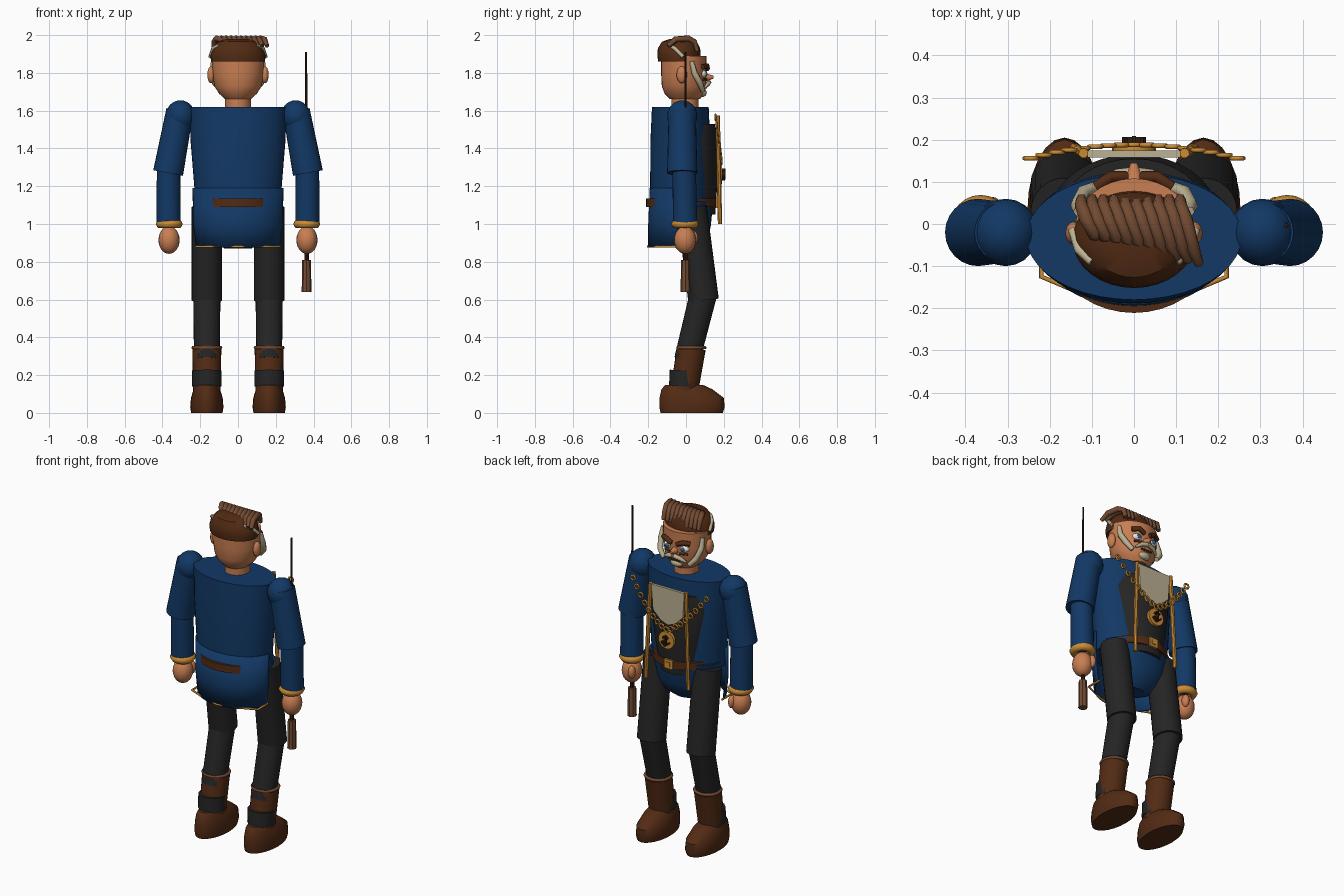
import bpy, bmesh, math
from mathutils import Vector

if "Cube" in bpy.data.objects:
    bpy.data.objects.remove(bpy.data.objects["Cube"])

def colour(name, rgb):
    m = bpy.data.materials.new(name)
    m.diffuse_color = (*rgb, 1)
    m.use_nodes = True
    m.node_tree.nodes["Principled BSDF"].inputs["Base Color"].default_value = m.diffuse_color
    return m

BLUE = colour("coat blue", (0.006, 0.04, 0.13))
SKIN = colour("skin", (0.58, 0.21, 0.085))
BLACK = colour("charcoal cloth", (0.018, 0.018, 0.018))
BROWN = colour("dark leather", (0.085, 0.024, 0.007))
TAN = colour("light brown", (0.17, 0.07, 0.032))
GOLD = colour("gold", (0.6, 0.26, 0.035))
CREAM = colour("cream", (0.5, 0.44, 0.29))
WHITE = colour("eye white", (0.8, 0.8, 0.8))
IRIS = colour("iris blue", (0.03, 0.15, 0.4))
DARK = colour("dark wood", (0.03, 0.012, 0.006))

def finish(name, bm, mat, smooth=True):
    bmesh.ops.recalc_face_normals(bm, faces=bm.faces[:])
    me = bpy.data.meshes.new(name)
    bm.to_mesh(me)
    bm.free()
    ob = bpy.data.objects.new(name, me)
    bpy.context.collection.objects.link(ob)
    me.materials.append(mat)
    if smooth:
        bpy.ops.object.select_all(action='DESELECT')
        ob.select_set(True)
        bpy.context.view_layer.objects.active = ob
        bpy.ops.object.shade_smooth_by_angle(angle=math.radians(35))
    return ob

def loft(name, sections, mat, n=32, a0=0, a1=360, smooth=True):
    """Stacked ellipses (cx, cy, z, rx, ry); a partial arc gives an open shell."""
    bm = bmesh.new()
    full = a1 - a0 == 360
    count = n if full else n + 1
    rings = []
    for cx, cy, z, rx, ry in sections:
        angs = [math.radians(a0 + (a1 - a0) * i / n) for i in range(count)]
        rings.append([bm.verts.new((cx + rx * math.cos(a), cy + ry * math.sin(a), z)) for a in angs])
    for r, q in zip(rings, rings[1:]):
        for i in range(n):
            j = (i + 1) % count
            bm.faces.new((r[i], r[j], q[j], q[i]))
    if full:
        bm.faces.new(rings[0])
        bm.faces.new(rings[-1])
    return finish(name, bm, mat, smooth)

def limb(name, p, q, r1, r2, mat, n=24):
    """Tapered cylinder from p to q."""
    p, q = Vector(p), Vector(q)
    bm = bmesh.new()
    bmesh.ops.create_cone(bm, cap_ends=True, segments=n, radius1=r1, radius2=r2, depth=(q - p).length)
    M = (q - p).to_track_quat('Z', 'Y').to_matrix().to_4x4()
    M.translation = (p + q) / 2
    bm.transform(M)
    return finish(name, bm, mat)

def ball(name, c, r, mat, n=20):
    bm = bmesh.new()
    bmesh.ops.create_uvsphere(bm, u_segments=n, v_segments=n // 2 + 2, radius=1)
    bmesh.ops.scale(bm, vec=r, verts=bm.verts)
    bmesh.ops.translate(bm, vec=c, verts=bm.verts)
    return finish(name, bm, mat)

def box(name, c, size, mat, roll=0):
    bm = bmesh.new()
    bmesh.ops.create_cube(bm, size=1)
    bmesh.ops.scale(bm, vec=size, verts=bm.verts)
    ob = finish(name, bm, mat, False)
    ob.location, ob.rotation_euler = c, (0, roll, 0)
    return ob

def tube(name, pts, r, mat, closed=False, radii=None):
    cu = bpy.data.curves.new(name, 'CURVE')
    cu.dimensions, cu.bevel_depth, cu.bevel_resolution, cu.use_fill_caps = '3D', r, 1, True
    sp = cu.splines.new('POLY')
    sp.points.add(len(pts) - 1)
    sp.use_cyclic_u = closed
    for i, (pt, co) in enumerate(zip(sp.points, pts)):
        pt.co = (*co, 1)
        pt.radius = radii[i] if radii else 1
    ob = bpy.data.objects.new(name, cu)
    bpy.context.collection.objects.link(ob)
    cu.materials.append(mat)
    bpy.ops.object.select_all(action='DESELECT')
    ob.select_set(True)
    bpy.context.view_layer.objects.active = ob
    bpy.ops.object.convert(target='MESH')
    return bpy.context.object

def ring(name, c, rx, ry, r, mat, n=24, upright=False):
    pts = []
    for i in range(n):
        a = 2 * math.pi * i / n
        u, v = rx * math.cos(a), ry * math.sin(a)
        pts.append((c[0] + u, c[1], c[2] + v) if upright else (c[0] + u, c[1] + v, c[2]))
    return tube(name, pts, r, mat, True)

# Coat body, hips and open coat tail
loft("coat_body", [(0, -.03, 1.08, .225, .155), (0, -.03, 1.18, .23, .16),
                   (0, -.03, 1.45, .252, .158), (0, -.03, 1.62, .256, .15)], BLUE, 40)
loft("hips", [(0, 0, .87, .07, .05), (0, 0, .91, .14, .1), (0, 0, .98, .19, .13),
              (0, -.005, 1.12, .225, .15)], BLUE)
tail = loft("coat_tail", [(0, -.02, .875, .225, .18), (0, -.02, 1.0, .24, .18),
                          (0, -.02, 1.19, .243, .172)], BLUE, 28, 188, 352)
tail.modifiers.new("thickness", 'SOLIDIFY').thickness = 0.008
tube("tail_hem", [(x, y, .88) for x, y in ((-.22, -.03), (-.22, -.125), (-.1, -.175), (0, -.202),
                                           (.1, -.175), (.22, -.125), (.22, -.03))], .006, GOLD)

# Waistcoat, neck ruffle, belt and buckle
loft("waistcoat", [(0, .03, 1.05, .13, .125), (0, .03, 1.2, .16, .135),
                   (0, .03, 1.45, .195, .135), (0, .03, 1.53, .17, .125)], BLACK)
bm = bmesh.new()
outline = [(-.11, 1.57), (.11, 1.57), (.1, 1.42), (.05, 1.37), (0, 1.35), (-.05, 1.37), (-.1, 1.42)]
face = bm.faces.new([bm.verts.new((x, .158, z)) for x, z in outline])
ext = bmesh.ops.extrude_face_region(bm, geom=[face])
bmesh.ops.translate(bm, vec=(0, .016, 0), verts=[v for v in ext['geom'] if isinstance(v, bmesh.types.BMVert)])
finish("ruffle", bm, CREAM, False)
loft("belt", [(0, -.025, 1.09, .205, .186), (0, -.025, 1.135, .205, .186)], BROWN, 40)
box("buckle", (0, .163, 1.112), (.055, .014, .055), GOLD)
box("buckle_centre", (0, .171, 1.112), (.025, .006, .025), GOLD)

# Gold front edging, chain and medallion
for s in (-1, 1):
    limb("front_edging", (s * .142, .18, 1.0), (s * .12, .168, 1.575), .012, .012, GOLD, 8)
for i in range(17):
    t = i / 8 - 1
    ring("chain_link", (t * .245, .188 - .032 * t * t, 1.33 + .235 * abs(t) ** 1.5), .015, .015, .0055, GOLD, 8, True)
limb("medallion", (0, .172, 1.265), (0, .19, 1.265), .052, .052, GOLD, 20)
box("emblem_stem", (0, .196, 1.265), (.009, .026, .06), DARK)
box("emblem_bar", (0, .196, 1.282), (.034, .02, .008), DARK)
for s in (-1, 1):
    box("emblem_arm", (s * .013, .196, 1.245), (.034, .02, .009), DARK, -s * .7)

for s in (-1, 1):
    # Arm, cuff and hand
    ball("shoulder", (s * .305, -.02, 1.572), (.078, .08, .083), BLUE)
    limb("upper_arm", (s * .308, -.02, 1.6), (s * .37, -.02, 1.27), .072, .08, BLUE)
    limb("forearm", (s * .368, -.01, 1.32), (s * .367, -.005, 1.0), .062, .064, BLUE)
    ring("cuff", (s * .364, -.005, 1.0), .048, .05, .024, GOLD)
    ball("hand", (s * .365, -.005, .915), (.056, .058, .073), SKIN)
    ball("thumb", (s * .335, .04, .925), (.02, .024, .038), SKIN)
    # Leg
    x = s * .165
    limb("thigh", (x, .093, .595), (x, .03, 1.09), .081, .08, BLACK)
    limb("shin", (x, .005, .28), (x, .09, .62), .068, .072, BLACK)
    limb("shin_lower", (x, -.012, .14), (x, -.008, .225), .078, .078, BLACK, 12)
    limb("boot_shaft", (x, -.008, .12), (x, .028, .345), .073, .077, BROWN)
    ring("boot_rim", (x, .028, .345), .073, .072, .009, TAN)
    loft("foot", [(x, .03, 0, .083, .165), (x, .032, .03, .088, .173), (x, .03, .08, .084, .17),
                  (x, .005, .125, .07, .135), (x, -.01, .148, .055, .1)], BROWN, 24)

# Sword stick carried in one hand
limb("stick_rod", (.363, -.003, .8), (.361, -.003, 1.91), .009, .005, DARK, 8)
limb("stick_neck", (.363, -.003, .8), (.363, -.003, .87), .012, .012, DARK, 8)
limb("stick_handle", (.363, -.003, .64), (.363, -.003, .81), .026, .023, TAN, 8)

# Neck, head and ears
loft("neck", [(0, -.005, 1.6, .068, .072), (0, -.005, 1.69, .068, .072)], SKIN)
loft("head", [(0, -.005, 1.662, .07, .08), (0, -.008, 1.69, .1, .105), (0, -.01, 1.73, .125, .118),
              (0, -.012, 1.8, .137, .12), (0, -.012, 1.89, .14, .12)], SKIN)
for s in (-1, 1):
    ball("ear", (s * .143, -.022, 1.79), (.02, .028, .045), SKIN, 14)
    # Eyes, brows and eye pouches
    ball("eye", (s * .052, .088, 1.795), (.03, .022, .021), WHITE, 14)
    ball("iris", (s * .052, .107, 1.795), (.013, .006, .013), IRIS, 10)
    tube("brow", [(s * .018, .112, 1.82), (s * .055, .112, 1.838), (s * .09, .088, 1.832)], .014, BROWN)
    tube("eye_pouch", [(s * .03, .106, 1.765), (s * .075, .09, 1.765)], .007, BROWN)
    # Whiskers, moustache and temple streaks
    tube("sideburn", [(s * .132, .03, 1.86), (s * .135, .045, 1.8), (s * .12, .075, 1.745),
                      (s * .085, .09, 1.705)], .017, CREAM, radii=[.7, 1, 1, .8])
    tube("moustache", [(s * .004, .122, 1.75), (s * .04, .118, 1.743), (s * .072, .1, 1.722)],
         .013, CREAM, radii=[1, 1, .5])
    tube("temple_streak", [(s * .1, -.09, 1.945), (s * .132, -.06, 1.93), (s * .146, -.015, 1.885)], .011, CREAM)
limb("nose", (0, .085, 1.775), (0, .145, 1.778), .028, .008, SKIN, 12)
tube("mouth", [(-.035, .106, 1.722), (.035, .106, 1.722)], .006, BROWN)
ball("chin_beard", (0, .088, 1.695), (.04, .022, .022), CREAM, 12)

# Hair cap and swept forelocks
loft("hair", [(0, -.035, 1.86, .143, .112), (0, -.037, 1.89, .146, .115), (0, -.037, 1.93, .135, .112),
              (0, -.035, 1.965, .105, .092), (0, -.03, 1.98, .06, .055)], BROWN)
for i in range(10):
    f = i / 9
    x = -.125 + .235 * f
    tube("forelock", [(x, .06, 1.915), (x, .045, 1.965), (x + .012, .012, 1.982),
                      (x + .03, -.025 - .03 * f, 1.978), (x + .045, -.03 - .065 * f, 1.962 - .02 * f)],
         .016, TAN, radii=[.8, 1, 1.1, 1, .7])
